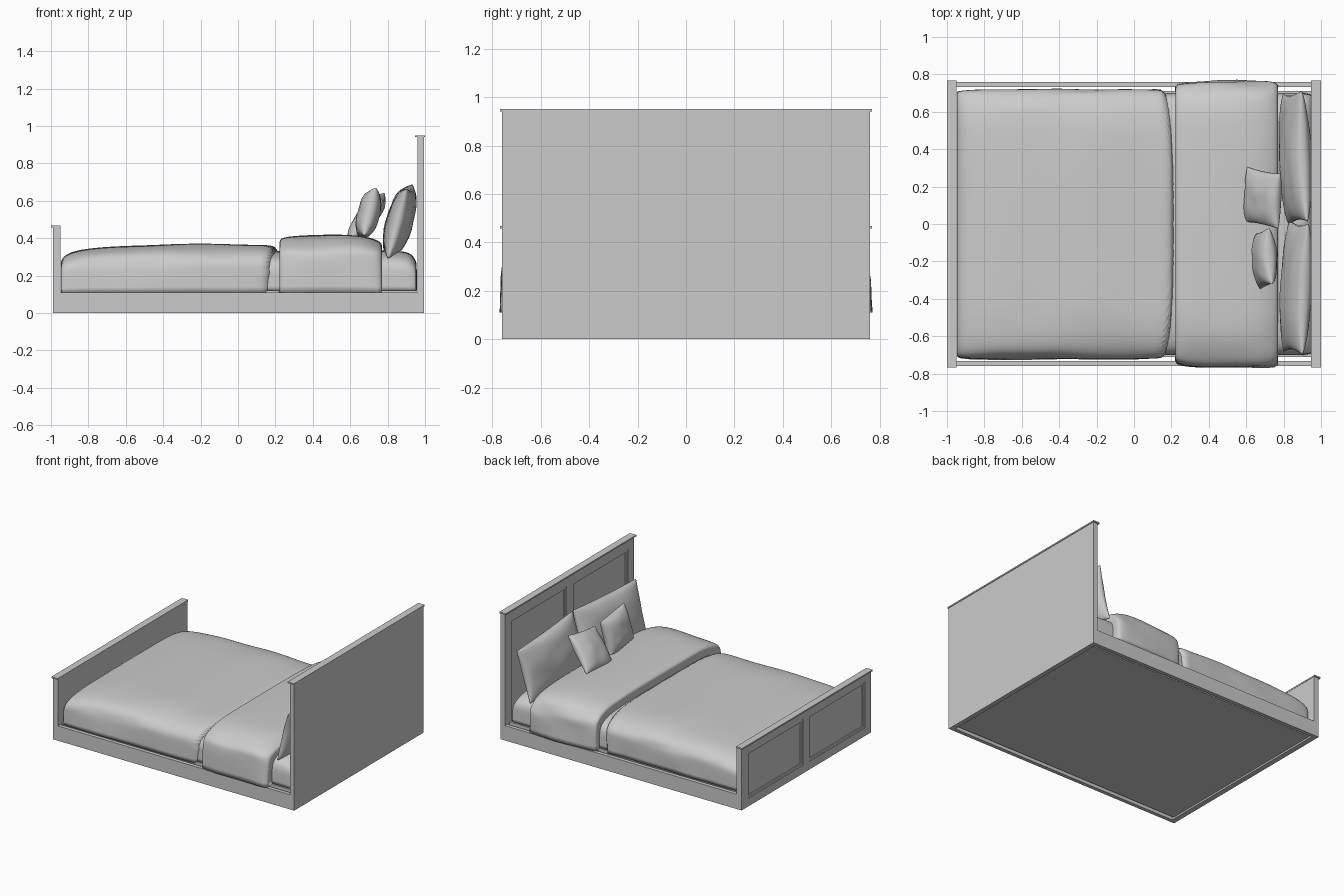
import bpy, bmesh
from math import sin, cos, pi, radians
from mathutils import Vector, noise

if "Cube" in bpy.data.objects:
    bpy.data.objects.remove(bpy.data.objects["Cube"])


def finish(name, bm, smooth=False):
    bmesh.ops.recalc_face_normals(bm, faces=bm.faces)
    for f in bm.faces:
        f.smooth = smooth
    me = bpy.data.meshes.new(name)
    bm.to_mesh(me)
    bm.free()
    ob = bpy.data.objects.new(name, me)
    bpy.context.collection.objects.link(ob)
    return ob


def add_box(bm, x0, x1, y0, y1, z0, z1):
    vs = bmesh.ops.create_cube(bm, size=1)["verts"]
    for v in vs:
        v.co = Vector((x0 + (v.co.x + .5) * (x1 - x0),
                       y0 + (v.co.y + .5) * (y1 - y0),
                       z0 + (v.co.z + .5) * (z1 - z0)))


def box(name, *dims):
    bm = bmesh.new()
    add_box(bm, *dims)
    return finish(name, bm)


def frame(bm, x0, x1, y0, y1, z0, z1, w):
    """Rectangular ring of four strips."""
    add_box(bm, x0, x1, y0, y0 + w, z0, z1)
    add_box(bm, x0, x1, y1 - w, y1, z0, z1)
    add_box(bm, x0, x1, y0 + w, y1 - w, z0, z0 + w)
    add_box(bm, x0, x1, y0 + w, y1 - w, z1 - w, z1)


def panel_board(name, x0, x1, top, z_lo, z_hi, cap_x0, cap_x1):
    """Board with two recessed panels on its -x face and a cap strip."""
    bm = bmesh.new()
    d, hw, stile, mid = 0.012, 0.76, 0.07, 0.035
    add_box(bm, x0 + d, x1, -hw, hw, 0, top)
    add_box(bm, x0, x0 + d, -hw, hw, 0, z_lo)
    add_box(bm, x0, x0 + d, -hw, hw, z_hi, top)
    for a, b in ((-hw, -hw + stile), (-mid, mid), (hw - stile, hw)):
        add_box(bm, x0, x0 + d, a, b, z_lo, z_hi)
    # moulding inside each panel
    for a, b in ((-hw + stile, -mid), (mid, hw - stile)):
        frame(bm, x0 + 0.005, x0 + d, a, b, z_lo, z_hi, 0.018)
    finish(name, bm)
    box(name + "_cap", cap_x0, cap_x1, -0.768, 0.768, top, top + 0.01)


def soft_loft(name, stations, z0, wrinkle, seed):
    """Soft rounded body: stations are (x, half width, top height)."""
    bm = bmesh.new()
    n, e = 28, 0.36
    rings = []
    for x, w, h in stations:
        ring = []
        for i in range(n + 1):
            t = pi * i / n
            c, s = cos(t), max(sin(t), 0)
            y = w * (1 if c > 0 else -1) * abs(c) ** e
            z = z0 + (h - z0) * s ** e
            k = noise.noise(Vector((x * 4 + seed, y * 4, z * 14)))
            y += wrinkle * k * (1 if y > 0 else -1) * abs(c) ** 0.5
            if i not in (0, n):
                z += wrinkle * 0.5 * k
            ring.append(bm.verts.new((x, y, z)))
        rings.append(ring)
    for a, b in zip(rings, rings[1:]):
        for i in range(n):
            bm.faces.new((a[i], a[i + 1], b[i + 1], b[i]))
        bm.faces.new((a[n], a[0], b[0], b[n]))
    bm.faces.new(rings[0])
    bm.faces.new(rings[-1])
    # keep the hem and flat underside crisp
    crease = bm.edges.layers.float.new("crease_edge")
    for ed in bm.edges:
        if all(abs(v.co.z - z0) < 1e-5 for v in ed.verts):
            ed[crease] = 1.0
    ob = finish(name, bm, True)
    sub = ob.modifiers.new("soft", 'SUBSURF')
    sub.levels = sub.render_levels = 2
    return ob


def pillow(name, loc, half, rot):
    """Cushion: half = (thickness, width, height)."""
    bm = bmesh.new()
    n = 24
    for side in (1, -1):
        grid = []
        for i in range(n + 1):
            row = []
            for j in range(n + 1):
                u, v = sin(pi * (i / n - .5)), sin(pi * (j / n - .5))
                puff = max((1 - u * u) * (1 - v * v), 0) ** 0.42
                y = u * half[1] * (1 - 0.05 * (1 - v * v) * u * u)
                z = v * half[2] * (1 - 0.05 * (1 - u * u) * v * v)
                k = noise.noise(Vector((u * 1.8, v * 1.8, loc[1] * 9 + side)))
                x = side * half[0] * puff * (1 + 0.12 * k)
                row.append(bm.verts.new((x, y, z)))
            grid.append(row)
        for i in range(n):
            for j in range(n):
                bm.faces.new((grid[i][j], grid[i + 1][j],
                              grid[i + 1][j + 1], grid[i][j + 1]))
    bmesh.ops.remove_doubles(bm, verts=bm.verts, dist=1e-5)
    ob = finish(name, bm, True)
    ob.location = loc
    ob.rotation_euler = [radians(r) for r in rot]


# wooden frame
panel_board("headboard", 0.96, 0.995, 0.94, 0.08, 0.87, 0.947, 1.0)
panel_board("footboard", -0.99, -0.95, 0.457, 0.06, 0.405, -1.0, -0.948)
for s, side in ((1, "back"), (-1, "front")):
    a, b = sorted((s * 0.732, s * 0.76))
    box("side_rail_" + side, -0.951, 0.961, a, b, 0, 0.11)
box("bed_base", -0.945, 0.955, -0.71, 0.71, 0.008, 0.12)

# mattress
soft_loft("mattress", [(-0.93, .68, .25), (-0.925, .69, .27), (-0.85, .70, .31),
                       (0, .70, .33), (0.6, .70, .335), (0.85, .70, .335),
                       (0.92, .70, .325), (0.952, .69, .285), (0.956, .68, .25)],
          0.12, 0.0, 0)

# duvet and its turned-back fold
duvet = [(-0.947, .69, .255), (-0.947, .705, .275), (-0.935, .715, .305),
         (-0.88, .72, .332), (-0.78, .722, .347)]
duvet += [(-0.68 + 0.1 * i, .722, h) for i, h in enumerate(
    (.354, .359, .363, .367, .37, .37, .369, .367, .365, .363))]
soft_loft("duvet", duvet, 0.11, 0.011, 3)
soft_loft("duvet_fold", [(0.226, .715, .36), (0.22, .735, .385), (0.232, .75, .402),
                         (0.28, .76, .41), (0.36, .765, .414), (0.45, .767, .418),
                         (0.55, .767, .421), (0.64, .767, .418), (0.7, .766, .408),
                         (0.75, .76, .39), (0.77, .745, .372), (0.77, .72, .35)],
          0.11, 0.013, 7)

# pillows and cushions
pillow("pillow_back", (0.862, 0.355, 0.49), (0.07, 0.35, 0.192), (-2, 15, 2))
pillow("pillow_front", (0.867, -0.34, 0.49), (0.07, 0.35, 0.192), (2, 15, -2))
pillow("cushion_back", (0.688, 0.14, 0.51), (0.055, 0.148, 0.145), (9, 38, 3))
pillow("cushion_front", (0.698, -0.185, 0.53), (0.06, 0.15, 0.132), (-5, 14, 2))
